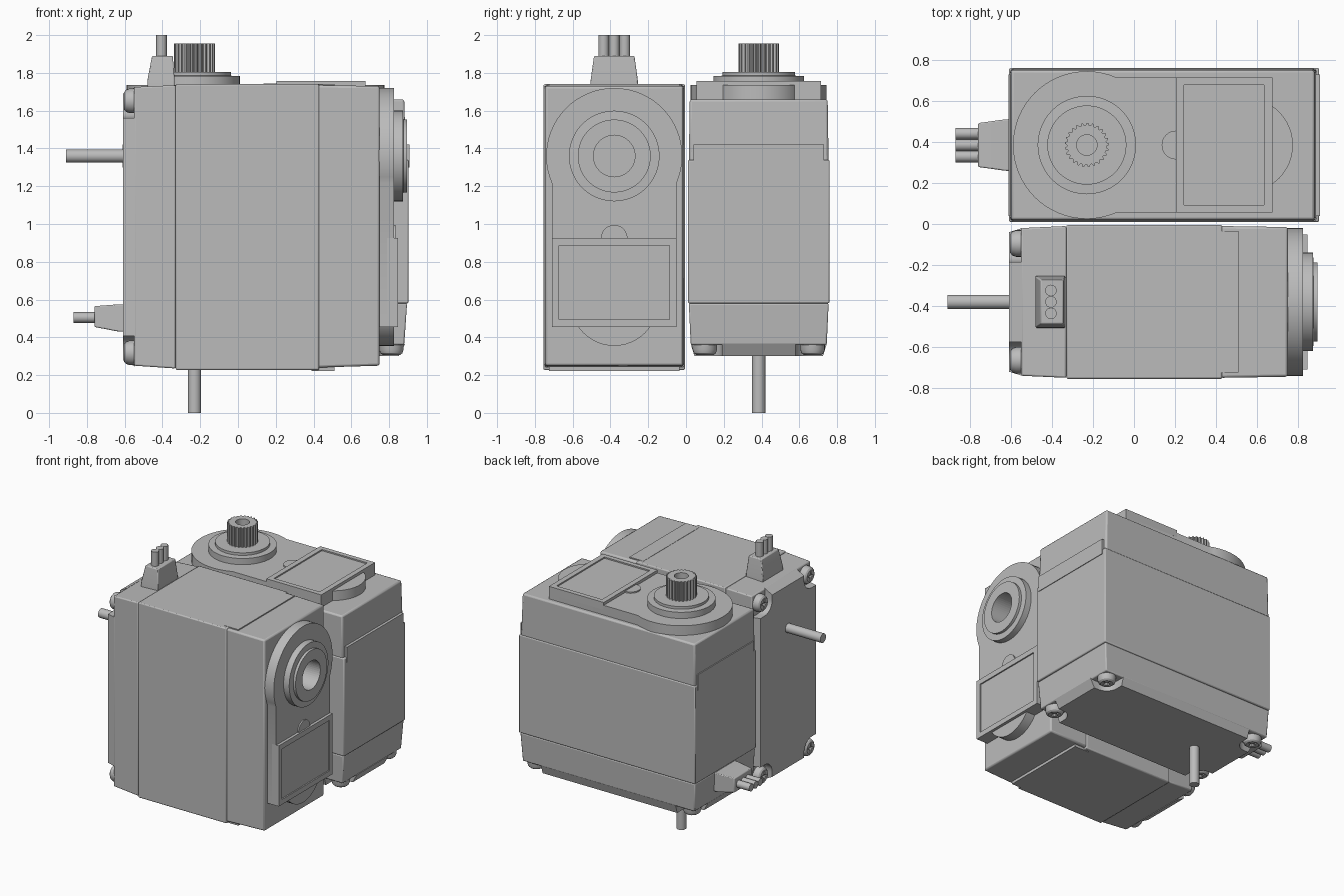
import bpy
import bmesh
from math import pi, sin, cos, acos
from mathutils import Matrix, Vector

if "Cube" in bpy.data.objects:
    bpy.data.objects.remove(bpy.data.objects["Cube"], do_unlink=True)

grey = bpy.data.materials.new("mid grey")
grey.use_nodes = True
grey.diffuse_color = (0.5, 0.5, 0.5, 1)
grey.node_tree.nodes["Principled BSDF"].inputs["Base Color"].default_value = (0.5, 0.5, 0.5, 1)

built = []
# Actuator space: x along the case, y across it, z along the output shaft
place = Matrix()
prefix = ""


def loft(name, rings, bevel=0.0):
    """Skin a stack of equal rings of points and cap both ends."""
    bm = bmesh.new()
    rows = [[bm.verts.new(p) for p in ring] for ring in rings]
    n = len(rows[0])
    for low, high in zip(rows, rows[1:]):
        for i in range(n):
            j = (i + 1) % n
            bm.faces.new((low[i], low[j], high[j], high[i]))
    bm.faces.new(rows[0][::-1])
    bm.faces.new(rows[-1])
    bmesh.ops.recalc_face_normals(bm, faces=bm.faces)
    mesh = bpy.data.meshes.new(prefix + name)
    bm.to_mesh(mesh)
    bm.free()
    mesh.materials.append(grey)
    obj = bpy.data.objects.new(prefix + name, mesh)
    bpy.context.collection.objects.link(obj)
    obj.matrix_world = place
    if bevel:
        mod = obj.modifiers.new("soft edges", "BEVEL")
        mod.width = bevel
        mod.segments = 2
        mod.limit_method = "ANGLE"
    built.append(obj)
    return obj


def rect(x0, x1, w, z):
    return [(x0, -w, z), (x1, -w, z), (x1, w, z), (x0, w, z)]


def circle(r, z, x=0, y=0, n=48, wave=None):
    radius = wave or (lambda i: r)
    return [(x + radius(i) * cos(2 * pi * i / n), y + radius(i) * sin(2 * pi * i / n), z)
            for i in range(n)]


def flat(outline, z):
    return [(x, y, z) for x, y in outline]


def arc(x, y, r, start, end, n):
    return [(x + r * cos(start + (end - start) * i / n), y + r * sin(start + (end - start) * i / n))
            for i in range(n + 1)]


def base_outline(edge, side):
    """Long rectangle with a rounded notch at every corner for the screws."""
    half, mid = 0.755 - edge, 0.375
    sx, sy, r = 0.667, 0.285, 0.09
    quarter = ([(half, sy - r)] + [(sx + r * cos(t) * 1, sy + r * sin(t))
               for t in [-pi / 2 - pi / 2 * i / 6 for i in range(7)]]
               + [(sx - r, side)])
    points = quarter + [(-x, y) for x, y in quarter[::-1]]
    points += [(-x, -y) for x, y in quarter] + [(x, -y) for x, y in quarter[::-1]]
    return [(x + mid, y) for x, y in points]


def case():
    # Bottom cover, with its notched underside
    loft("bottom_cover", [rect(-0.365, 1.11, 0.36, 0.36), rect(-0.375, 1.125, 0.37, 0.58)], 0.008)
    loft("base_plate", [flat(base_outline(0.05, 0.34), 0.30), flat(base_outline(0.015, 0.36), 0.365)])
    # Main shell and the tabs that overlap the top cover
    loft("main_shell", [rect(-0.38, 1.133, 0.375, 0.58), rect(-0.38, 1.133, 0.375, 1.34)], 0.008)
    loft("shell_tabs", [rect(-0.382, 1.138, 0.345, 1.30), rect(-0.382, 1.138, 0.345, 1.42)])
    cover = loft("top_cover", [rect(-0.375, 1.12, 0.37, 1.33), rect(-0.37, 1.11, 0.365, 1.66)], 0.012)
    # Keyhole plate on the output face
    turn = acos(0.4)
    keyhole = arc(0, 0, 0.36, turn, 2 * pi - turn, 40) + [(0.905, -0.33), (0.905, 0.33)]
    plate = loft("output_plate", [flat(keyhole, 1.64), flat(keyhole, 1.735)])
    loft("idler_disc", [circle(0.23, 1.64, 0.775), circle(0.23, 1.735, 0.775)])
    loft("label_thumb_tab", [circle(0.07, 1.70, 0.435, n=32), circle(0.07, 1.745, 0.435, n=32)])
    loft("label_frame", [rect(0.435, 0.905, 0.33, 1.70), rect(0.435, 0.905, 0.33, 1.757),
                         rect(0.475, 0.865, 0.293, 1.757), rect(0.475, 0.865, 0.293, 1.747)])
    return cover, plate


def screws():
    def cross(i):
        return 0.036 if i % 6 in (0, 1) else 0.016
    for k, (x, y) in enumerate([(x, y) for x in (-0.292, 1.042) for y in (-0.285, 0.285)]):
        loft(f"case_screw_{k + 1}", [
            circle(0.065, 0.38, x, y, 24), circle(0.065, 0.335, x, y, 24),
            circle(0.058, 0.316, x, y, 24), circle(0.045, 0.306, x, y, 24),
            circle(0, 0.306, x, y, 24, cross), circle(0, 0.325, x, y, 24, cross)])


def cable():
    def block(x, w, low, high):
        return [(x, -w, low), (x, w, low), (x, w, high), (x, -w, high)]
    loft("cable_boot", [block(-0.36, 0.127, 0.43, 0.575), block(-0.40, 0.125, 0.43, 0.575),
                        block(-0.53, 0.107, 0.455, 0.565)], 0.006)
    for k in range(3):
        y = (k - 1) * 0.056
        loft(f"cable_wire_{k + 1}", [[(x, y + py, 0.505 + pz) for py, pz, _ in circle(0.028, 0, n=20)]
                                     for x in (-0.50, -0.64)])


def collar(hollow):
    rings = [circle(0.24, 1.72), circle(0.24, 1.783), circle(0.193, 1.785), circle(0.193, 1.805)]
    return loft("output_collar", rings)


def spline():
    def teeth(i):
        return 0.108 if i % 4 < 2 else 0.096
    n = 100
    loft("splined_shaft", [circle(0, 1.72, n=n, wave=teeth), circle(0, 1.955, n=n, wave=teeth),
                           circle(0.05, 1.955, n=n), circle(0.05, 1.80, n=n)])


def actuator(name, matrix, hollow):
    global place, prefix
    place, prefix = matrix, name + "_"
    solids = list(case())
    screws()
    cable()
    loft("rear_pin", [circle(0.035, 0, n=32), circle(0.035, 0.32, n=32)])
    solids.append(collar(hollow))
    if not hollow:
        spline()
        return
    # Open socket where a shaft would sit
    cutter = loft("socket_cutter", [circle(0.11, 1.45), circle(0.11, 1.95)])
    built.remove(cutter)
    cutter.hide_render = True
    cutter.hide_set(True)
    for obj in solids:
        mod = obj.modifiers.new("socket", "BOOLEAN")
        mod.operation = "DIFFERENCE"
        mod.object = cutter
        mod.solver = "EXACT"


# Rear unit stands upright; front unit is turned so its shaft faces +x
actuator("rear_actuator", Matrix.Translation((-0.23, 0.385, 0)), False)
actuator("front_actuator", Matrix.Translation((-0.91, -0.38, 1.36)) @ Matrix.Rotation(pi / 2, 4, "Y"), True)

bpy.ops.object.select_all(action="DESELECT")
for obj in built:
    obj.select_set(True)
bpy.context.view_layer.objects.active = built[0]
bpy.ops.object.shade_smooth_by_angle(angle=0.5)
